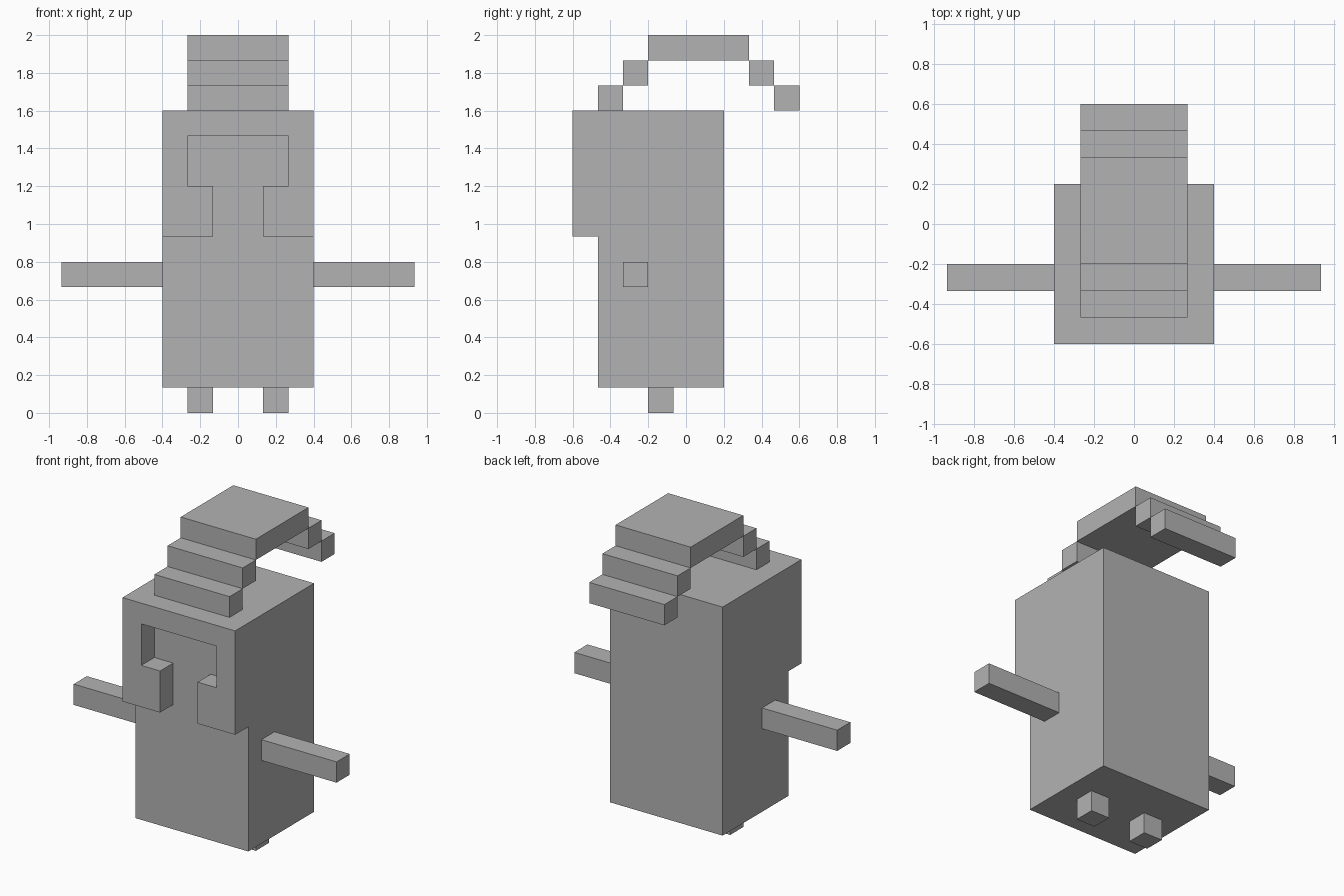
import bpy
import bmesh
import math
from mathutils import Matrix

U = 2 / 15  # size of one block

cube = bpy.data.objects.get("Cube")
if cube:
    bpy.data.objects.remove(cube, do_unlink=True)

grey = bpy.data.materials.new("plain grey")
grey.use_nodes = True
COLOUR = (0.45, 0.45, 0.45, 1)
grey.diffuse_color = COLOUR
grey.node_tree.nodes["Principled BSDF"].inputs["Base Color"].default_value = COLOUR


def prism(name, outline, y0, y1):
    """Extrude an (x, z) outline from y0 to y1, in block units."""
    bm = bmesh.new()
    face = bm.faces.new([bm.verts.new((x, y0, z)) for x, z in outline])
    new = bmesh.ops.extrude_face_region(bm, geom=[face])["geom"]
    verts = [v for v in new if isinstance(v, bmesh.types.BMVert)]
    bmesh.ops.translate(bm, verts=verts, vec=(0, y1 - y0, 0))
    bmesh.ops.recalc_face_normals(bm, faces=bm.faces)
    mesh = bpy.data.meshes.new(name)
    bm.to_mesh(mesh)
    bm.free()
    mesh.materials.append(grey)
    obj = bpy.data.objects.new(name, mesh)
    bpy.context.collection.objects.link(obj)
    return obj


def box(name, x, y, z):
    outline = [(x[0], z[0]), (x[1], z[0]), (x[1], z[1]), (x[0], z[1])]
    return prism(name, outline, *y)


# Body with the overhanging face plate, opened by a T-shaped recess
body = box("body", (-3, 3), (-3.5, 1.5), (1, 12))
half = [(3, 12), (3, 7), (1, 7), (1, 9), (2, 9), (2, 11)]
plate = prism("face_plate", half + [(-x, z) for x, z in reversed(half)], -4.5, -3.5)
union = body.modifiers.new("join_plate", 'BOOLEAN')
union.operation = 'UNION'
union.solver = 'EXACT'
union.object = plate
bpy.context.view_layer.objects.active = body
bpy.ops.object.modifier_apply(modifier=union.name)
bpy.data.objects.remove(plate, do_unlink=True)

# Merge coplanar faces left by the union
bm = bmesh.new()
bm.from_mesh(body.data)
bmesh.ops.remove_doubles(bm, verts=bm.verts, dist=1e-4)
bmesh.ops.dissolve_limit(bm, angle_limit=math.radians(1), verts=bm.verts, edges=bm.edges)
bm.to_mesh(body.data)
bm.free()
parts = [body]

# Arms and feet on both sides
for side, s in (("left", 1), ("right", -1)):
    parts.append(box(side + "_arm", sorted((3 * s, 7 * s)), (-2.5, -1.5), (5, 6)))
    parts.append(box(side + "_foot", sorted((s, 2 * s)), (-1.5, -0.5), (0, 1)))

# Stepped arch over the head
parts.append(box("arch_top", (-2, 2), (-1.5, 2.5), (14, 15)))
for i in range(2):
    z = (13 - i, 14 - i)
    parts.append(box(f"arch_front_step_{i + 1}", (-2, 2), (-2.5 - i, -1.5 - i), z))
    parts.append(box(f"arch_back_step_{i + 1}", (-2, 2), (2.5 + i, 3.5 + i), z))

# Block units to final size
for part in parts:
    part.data.transform(Matrix.Scale(U, 4))
    part.data.update()
